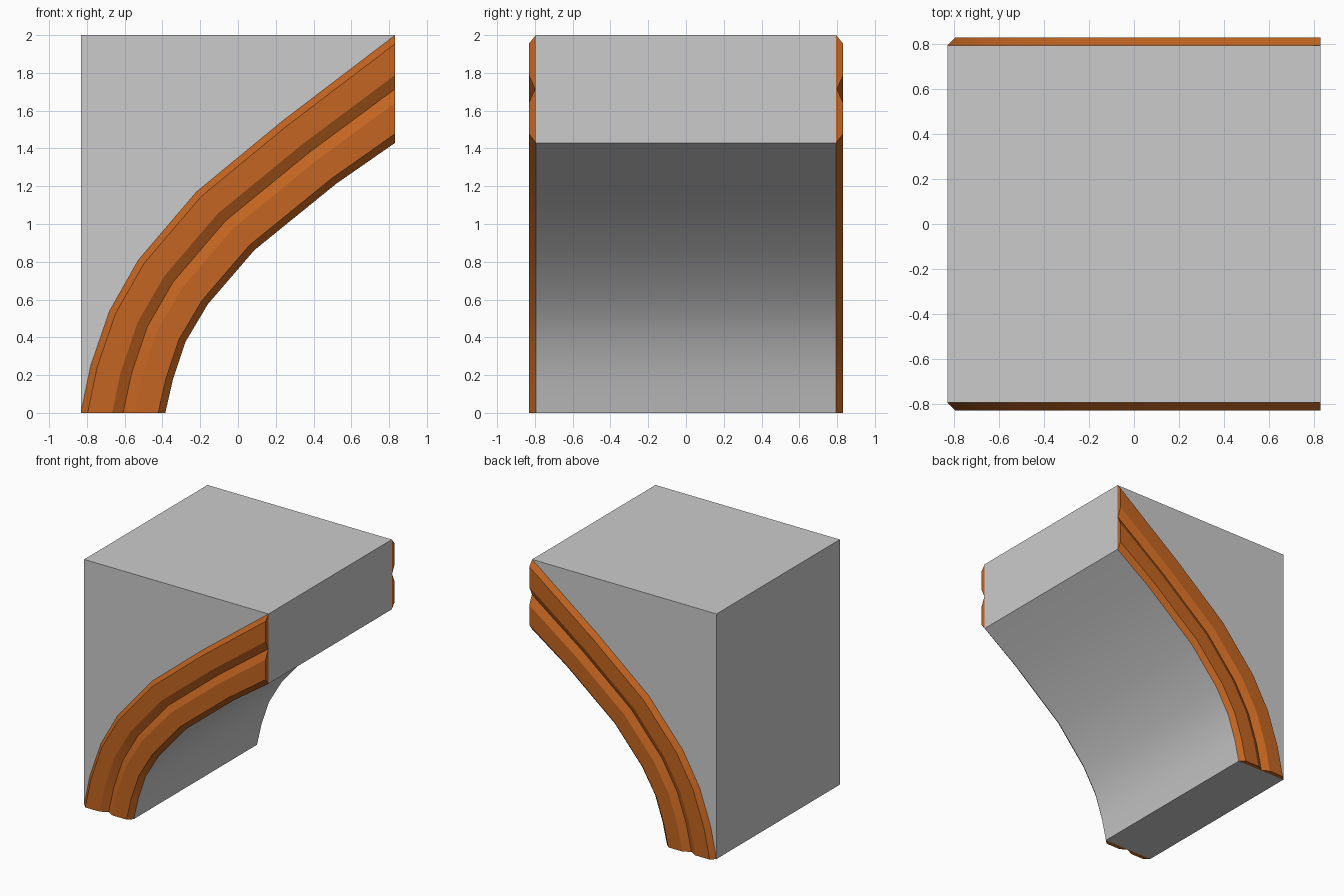
import bpy, bmesh
from math import radians

if "Cube" in bpy.data.objects:
    bpy.data.objects.remove(bpy.data.objects["Cube"])

BODY_Y, TRIM_Y, GROOVE_Y = 0.795, 0.832, 0.799
# Matching (x, z) stations along the outer and inner edge of the arched band
OUTER = [(-0.832, 0), (-0.78, 0.25), (-0.68, 0.54), (-0.527, 0.81),
         (-0.22, 1.17), (0.235, 1.545), (0.832, 2.0)]
INNER = [(-0.385, 0), (-0.345, 0.175), (-0.278, 0.376), (-0.16, 0.575),
         (0.087, 0.862), (0.52, 1.213), (0.832, 1.43)]
# Moulding section: fraction across the band, distance from the centre plane
SECTION = [(0, BODY_Y), (0.08, TRIM_Y), (0.37, TRIM_Y), (0.5, GROOVE_Y),
           (0.63, TRIM_Y), (0.915, TRIM_Y), (1, BODY_Y)]


def loft(name, rings, color=None):
    """Bridge closed rings of points and cap both ends."""
    bm = bmesh.new()
    vr = [[bm.verts.new(p) for p in ring] for ring in rings]
    n = len(vr[0])
    for a, b in zip(vr, vr[1:]):
        for i in range(n):
            j = (i + 1) % n
            bm.faces.new((a[i], a[j], b[j], b[i]))
    bm.faces.new(vr[0])
    bm.faces.new(vr[-1])
    bmesh.ops.recalc_face_normals(bm, faces=bm.faces)
    me = bpy.data.meshes.new(name)
    bm.to_mesh(me)
    bm.free()
    ob = bpy.data.objects.new(name, me)
    bpy.context.collection.objects.link(ob)
    if color:
        me.materials.append(color)
    bpy.ops.object.select_all(action='DESELECT')
    ob.select_set(True)
    bpy.context.view_layer.objects.active = ob
    bpy.ops.object.shade_smooth_by_angle(angle=radians(20))
    return ob


# Grey bracket block with a curved underside
profile = INNER + [(0.832, 2.0), (-0.832, 2.0), (-0.832, 0)]
loft("bracket_body", [[(x, y, z) for x, z in profile] for y in (-BODY_Y, BODY_Y)])

# Orange grooved moulding on each side
orange = bpy.data.materials.new("orange_trim")
orange.diffuse_color = (0.55, 0.13, 0.015, 1)
orange.use_nodes = True
orange.node_tree.nodes["Principled BSDF"].inputs["Base Color"].default_value = orange.diffuse_color
for name, side in (("front_trim", -1), ("back_trim", 1)):
    rings = [[(ox + (ix - ox) * t, side * y, oz + (iz - oz) * t) for t, y in SECTION]
             for (ox, oz), (ix, iz) in zip(OUTER, INNER)]
    loft(name, rings, orange)
